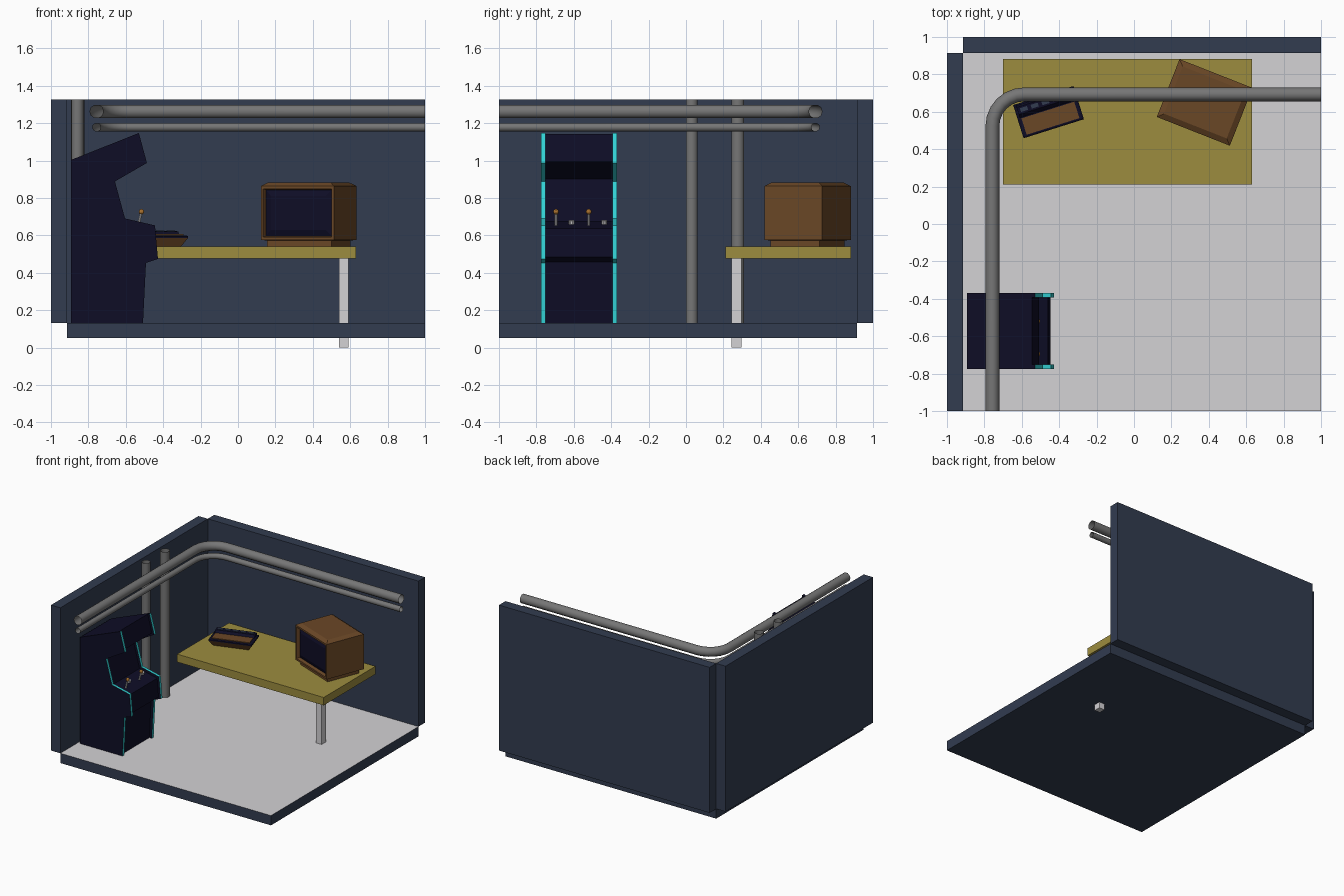
import bpy, bmesh, math
from mathutils import Vector

if "Cube" in bpy.data.objects:
    bpy.data.objects.remove(bpy.data.objects["Cube"])


def material(name, r, g, b):
    lin = lambda c: (c / 255 / 12.92) if c < 11 else ((c / 255 + 0.055) / 1.055) ** 2.4
    m = bpy.data.materials.new(name)
    m.diffuse_color = (lin(r), lin(g), lin(b), 1)
    m.use_nodes = True
    m.node_tree.nodes["Principled BSDF"].inputs["Base Color"].default_value = m.diffuse_color
    return m


SLATE = material("slate_blue", 50, 60, 80)
FLOOR = material("light_grey", 212, 210, 213)
OLIVE = material("olive_yellow", 156, 140, 62)
BROWN = material("wood_brown", 106, 71, 38)
NAVY = material("dark_navy", 14, 13, 38)
CYAN = material("cyan_trim", 52, 212, 216)
STEEL = material("pipe_grey", 118, 118, 118)
AMBER = material("amber_knob", 165, 110, 45)


def finish(name, bm, mats, loc=(0, 0), rot=0):
    bmesh.ops.recalc_face_normals(bm, faces=bm.faces)
    me = bpy.data.meshes.new(name)
    bm.to_mesh(me)
    bm.free()
    for m in mats:
        me.materials.append(m)
    ob = bpy.data.objects.new(name, me)
    ob.location = (loc[0], loc[1], 0)
    ob.rotation_euler.z = math.radians(rot)
    bpy.context.collection.objects.link(ob)
    return ob


def loft_bm(rings):
    """Stack of centred rectangles (half x, half y, z), capped."""
    bm = bmesh.new()
    loops = [[bm.verts.new((sx * hx, sy * hy, z)) for sx, sy in ((-1, -1), (1, -1), (1, 1), (-1, 1))]
             for hx, hy, z in rings]
    for a, b in zip(loops, loops[1:]):
        for i in range(4):
            j = (i + 1) % 4
            bm.faces.new((a[i], a[j], b[j], b[i]))
    bm.faces.new(loops[0][::-1])
    bm.faces.new(loops[-1])
    bmesh.ops.recalc_face_normals(bm, faces=bm.faces)
    bm.normal_update()
    return bm


def prism_bm(points, a, b, axis="y"):
    """Profile (u, z) extruded from a to b along the axis."""
    bm = bmesh.new()
    put = (lambda u, z, t: (u, t, z)) if axis == "y" else (lambda u, z, t: (t, u, z))
    f = bm.faces.new([bm.verts.new(put(u, z, a)) for u, z in points])
    ext = bmesh.ops.extrude_face_region(bm, geom=[f])["geom"]
    step = (0, b - a, 0) if axis == "y" else (b - a, 0, 0)
    bmesh.ops.translate(bm, vec=step, verts=[v for v in ext if isinstance(v, bmesh.types.BMVert)])
    bmesh.ops.recalc_face_normals(bm, faces=bm.faces)
    bm.normal_update()
    return bm


def box(name, x0, x1, y0, y1, z0, z1, mat, loc=(0, 0), rot=0):
    bm = prism_bm([(x0, z0), (x1, z0), (x1, z1), (x0, z1)], y0, y1)
    return finish(name, bm, [mat], loc, rot)


def pipe(name, pts, radius):
    """Open-ended tube along a polyline."""
    cu = bpy.data.curves.new(name, "CURVE")
    cu.dimensions = "3D"
    cu.bevel_depth = radius
    cu.bevel_resolution = 3
    cu.use_fill_caps = False
    sp = cu.splines.new("POLY")
    sp.points.add(len(pts) - 1)
    for p, co in zip(sp.points, pts):
        p.co = (*co, 1)
    cu.materials.append(STEEL)
    ob = bpy.data.objects.new(name, cu)
    bpy.context.collection.objects.link(ob)
    bpy.ops.object.select_all(action="DESELECT")
    ob.select_set(True)
    bpy.context.view_layer.objects.active = ob
    bpy.ops.object.convert(target="MESH")


# Room shell: floor slab with a light top, two walls
bm = prism_bm([(-0.915, 0.05), (1, 0.05), (1, 0.13), (-0.915, 0.13)], -1, 0.915)
for f in bm.faces:
    f.material_index = int(f.normal.z > 0.9)
finish("floor", bm, [SLATE, FLOOR])
box("left_wall", -1, -0.915, -1, 0.915, 0.13, 1.325, SLATE)
box("back_wall", -0.915, 1, 0.915, 1, 0.13, 1.325, SLATE)

# Pipes: two bent around the corner, two upright on the left wall
for name, z, r in (("large_wall_pipe", 1.262, 0.037), ("small_wall_pipe", 1.178, 0.023)):
    arc = [(-0.587 - 0.17 * math.cos(t), 0.523 + 0.17 * math.sin(t), z)
           for t in (math.pi / 2 * i / 6 for i in range(7))]
    pipe(name, [(-0.757, -1, z)] + arc + [(1, 0.693, z)], r)
pipe("upright_pipe_front", [(-0.858, 0.031, 0.13), (-0.858, 0.031, 1.325)], 0.033)
pipe("upright_pipe_back", [(-0.858, 0.277, 0.13), (-0.858, 0.277, 1.325)], 0.036)

# Table
box("table_top", -0.70, 0.632, 0.21, 0.882, 0.475, 0.54, OLIVE)
box("table_leg", 0.54, 0.59, 0.243, 0.297, 0, 0.475, FLOOR)

# Arcade cabinet: side panels with cyan front edges, recessed body
side = [(-0.893, 0.13), (-0.893, 1.003), (-0.53, 1.147), (-0.487, 0.987), (-0.658, 0.888),
        (-0.604, 0.69), (-0.444, 0.653), (-0.428, 0.474), (-0.492, 0.452), (-0.508, 0.13)]
for name, y0 in (("cabinet_side_front", -0.775), ("cabinet_side_back", -0.393)):
    bm = prism_bm(side, y0, y0 + 0.023)
    for f in bm.faces:
        f.material_index = int(f.normal.x > 0.1)
    finish(name, bm, [NAVY, CYAN])
body = [(-0.893, 0.13), (-0.893, 1.003), (-0.545, 1.141), (-0.508, 0.995), (-0.68, 0.9),
        (-0.62, 0.673), (-0.46, 0.636), (-0.447, 0.485), (-0.515, 0.458), (-0.53, 0.13)]
finish("cabinet_body", prism_bm(body, -0.752, -0.393), [NAVY])

# Cabinet controls, standing square to the sloped panel
up = Vector((0.225, 0, 0.974))


def stud(name, x, y, r, height, mat):
    bm = bmesh.new()
    bmesh.ops.create_cone(bm, cap_ends=True, segments=10, radius1=r, radius2=r, depth=height)
    turn = Vector((0, 0, 1)).rotation_difference(up).to_matrix()
    foot = Vector((x, y, 0.673 - 0.231 * (x + 0.62)))
    bmesh.ops.rotate(bm, matrix=turn, verts=bm.verts)
    bmesh.ops.translate(bm, vec=foot + up * height / 2, verts=bm.verts)
    finish(name, bm, [mat])
    return foot + up * height


for n, y in (("left", -0.695), ("right", -0.52)):
    tip = stud("joystick_shaft_" + n, -0.533, y, 0.007, 0.075, FLOOR)
    bm = bmesh.new()
    bmesh.ops.create_uvsphere(bm, u_segments=10, v_segments=6, radius=0.015)
    bmesh.ops.translate(bm, vec=tip, verts=bm.verts)
    finish("joystick_knob_" + n, bm, [AMBER])
    stud("button_" + n, -0.565, y + 0.083, 0.015, 0.02, FLOOR)

# Television: stepped base, tapered top, recessed bulging screen
TV = ((0.378, 0.65), -21.5)
bm = loft_bm([(0.185, 0.14, 0.54), (0.185, 0.14, 0.572), (0.21, 0.166, 0.576),
              (0.21, 0.166, 0.863), (0.18, 0.136, 0.882)])
front = [f for f in bm.faces if f.normal.y < -0.9 and f.calc_center_median().z > 0.65]
bmesh.ops.inset_region(bm, faces=front, thickness=0.02, depth=0)
bmesh.ops.inset_region(bm, faces=front, thickness=0.01, depth=-0.025)
for f in front:
    f.material_index = 1
bmesh.ops.inset_region(bm, faces=front, thickness=0.045, depth=0.012)
for f in bm.faces:
    if f in front or all(abs(v.co.x) < 0.181 and -0.146 < v.co.y < -0.13 and v.co.z < 0.85 and v.co.z > 0.59
                         for v in f.verts):
        f.material_index = 1
finish("television", bm, [BROWN, NAVY], *TV)

# Desk device: flared tray, brown front panel, raised slotted back
DEV = ((-0.457, 0.598), 17.5)
bm = loft_bm([(0.138, 0.068, 0.54), (0.169, 0.093, 0.585), (0.169, 0.093, 0.595), (0.16, 0.085, 0.6)])
for f in bm.faces:
    f.material_index = int(f.normal.y < -0.5 and f.calc_center_median().z < 0.58)
finish("device_tray", bm, [NAVY, BROWN], *DEV)
box("device_front_panel", -0.148, 0.148, -0.08, 0.012, 0.598, 0.606, BROWN, *DEV)
back = [(0.015, 0.597), (0.035, 0.62), (0.075, 0.623), (0.086, 0.597)]
finish("device_back", prism_bm(back, -0.155, 0.155, "x"), [NAVY], *DEV)
for i in range(5):
    x = -0.12 + i * 0.06
    box(f"device_slot_{i + 1}", x - 0.02, x + 0.02, 0.045, 0.066, 0.617, 0.625, SLATE, *DEV)
